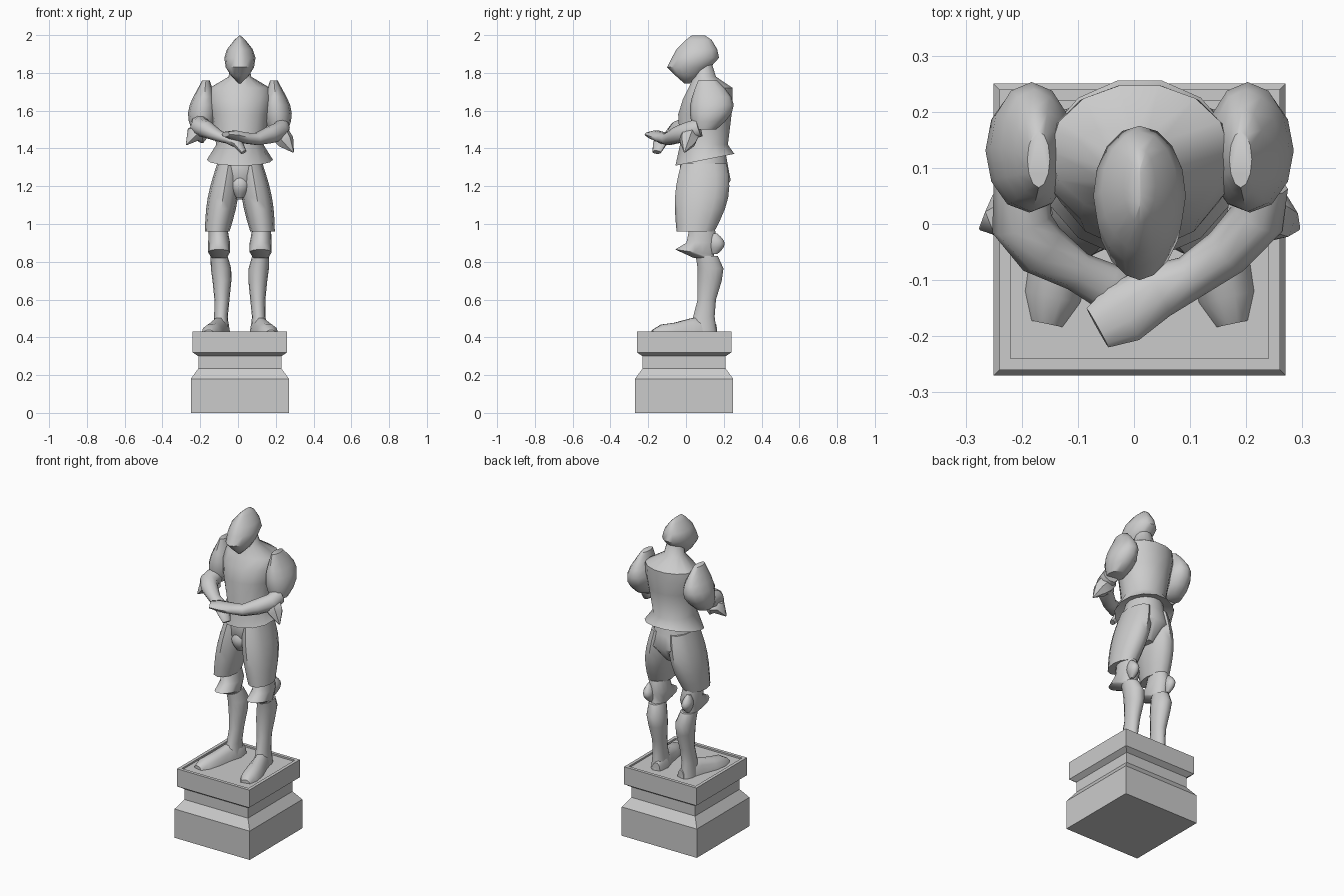
import bpy, bmesh
from math import cos, sin, pi, radians
from mathutils import Vector

if "Cube" in bpy.data.objects:
    bpy.data.objects.remove(bpy.data.objects["Cube"])

stone = bpy.data.materials.new("grey stone")
stone.use_nodes = True
grey = (.6, .6, .6, 1)
stone.diffuse_color = grey
stone.node_tree.nodes["Principled BSDF"].inputs["Base Color"].default_value = grey
MIDDLE = .01  # centre plane of the figure
GROUND = .42  # top of the pedestal


def skin(name, rings, angle=50):
    """Join closed rings of points into a capped surface."""
    bm = bmesh.new()
    loops = [[bm.verts.new(point) for point in ring] for ring in rings]
    count = len(loops[0])
    for lower, upper in zip(loops, loops[1:]):
        for i in range(count):
            j = (i + 1) % count
            bm.faces.new((lower[i], lower[j], upper[j], upper[i]))
    bm.faces.new(loops[0])
    bm.faces.new(loops[-1])
    bmesh.ops.recalc_face_normals(bm, faces=bm.faces)
    mesh = bpy.data.meshes.new(name)
    bm.to_mesh(mesh)
    bm.free()
    mesh.materials.append(stone)
    part = bpy.data.objects.new(name, mesh)
    bpy.context.collection.objects.link(part)
    bpy.ops.object.select_all(action="DESELECT")
    part.select_set(True)
    bpy.context.view_layer.objects.active = part
    bpy.ops.object.shade_smooth_by_angle(angle=radians(angle))


def circle(count):
    return [(cos(2 * pi * i / count), sin(2 * pi * i / count)) for i in range(count)]


def stack(name, rows, side=1, count=14):
    """Loft of level rings: x, y, z, half width, half depth, slope to the back."""
    rings = []
    for x, y, z, wide, deep, *slope in rows:
        rise = slope[0] if slope else 0
        rings.append([(MIDDLE + side * x + wide * c, y + deep * s, z + rise * deep * s)
                      for c, s in circle(count)])
    skin(name, rings)


def limb(name, start, end, swell, bow=0, side=1, steps=6):
    """Stack between two rings that swells, and bows backwards, in the middle."""
    rows = []
    for k in range(steps + 1):
        t = k / steps
        x, y, z, wide, deep = Vector(start).lerp(Vector(end), t)
        arch = sin(pi * t)
        scale = 1 + swell * arch
        rows.append((x, y + bow * arch, z, wide * scale, deep * scale))
    stack(name, rows, side, count=12)


def tube(name, rows, side=1, count=10, floor=0):
    """Loft along a path of x, y, z, half width, half height."""
    path = [Vector((MIDDLE + side * x, y, z)) for x, y, z, *size in rows]
    rings = []
    for k, centre in enumerate(path):
        along = path[min(k + 1, len(path) - 1)] - path[max(k - 1, 0)]
        across = along.cross(Vector((0, 0, 1))).normalized()
        up = across.cross(along).normalized()
        wide, high = rows[k][3:]
        ring = [centre + across * wide * c + up * high * s for c, s in circle(count)]
        for point in ring:
            point.z = max(point.z, floor)
        rings.append(ring)
    skin(name, rings)


# Pedestal: square moulding with a recessed top panel
profile = [(.26, 0), (.26, .18), (.22, .235), (.22, .3), (.25, .32),
           (.25, .43), (.23, .43), (.23, GROUND)]
corners = [(-1, -1), (1, -1), (1, 1), (-1, 1)]
skin("pedestal", [[(MIDDLE + half * a, half * b - .01, z) for a, b in corners]
                  for half, z in profile], angle=10)

# Helmet: almond rings with a ridge down the front, given by height, front, back
helmet = []
for z, front, back in [(1.745, -.01, .02), (1.785, -.055, .08), (1.83, -.1, .13),
                       (1.88, -.075, .175), (1.925, -.05, .165),
                       (1.975, 0, .135), (1.998, .03, .1)]:
    width = .083 * (1 - ((z - 1.87) / .13) ** 2)
    centre, reach = (front + back) / 2, (back - front) / 2
    ring = []
    for c, s in circle(16):
        pinch = abs(c) ** .3 if s < 0 else 1
        ring.append((MIDDLE + width * c * (1 if s >= 0 else .4 + .6 * pinch),
                     centre + reach * s, z))
    helmet.append(ring)
skin("helmet", helmet)

# Tunic: flared hem, waist, chest, shoulders and neck
stack("tunic", [(0, .1, 1.38, .11, .11), (0, .1, 1.34, .175, .16, .2),
                (0, .095, 1.42, .125, .13), (0, .1, 1.58, .155, .145),
                (0, .115, 1.66, .17, .135), (0, .13, 1.72, .16, .12),
                (0, .1, 1.78, .06, .06), (0, .09, 1.86, .045, .045)])

# Seat and front pouch of the breeches
stack("seat", [(0, .1, 1.39, .1, .11), (0, .095, 1.31, .12, .13),
               (0, .105, 1.23, .14, .135), (0, .1, 1.13, .04, .06)])
limb("breeches_pouch", (0, 0, 1.25, .03, .025), (0, .01, 1.14, .02, .02), swell=1)

for label, side, tip in (("left", 1, 1.38), ("right", -1, 1.42)):
    # Full breeches, flared knee guard, and the wing behind the knee
    limb(label + "_breeches", (.06, .095, 1.32, .06, .12), (.12, .05, .96, .065, .1),
         swell=.28, bow=.01, side=side)
    stack(label + "_knee_guard", [
        (.115, .085, .97, .05, .07), (.11, .085, .9, .058, .085),
        (.11, .045, .85, .058, .105, -.15), (.11, .1, .82, .04, .06)], side)
    limb(label + "_knee_wing", (.13, .15, .84, .01, .015), (.135, .15, .95, .01, .015),
         swell=2, bow=.01, side=side)

    # Shin with a calf, and a foot turned outwards
    stack(label + "_shin", [
        (.11, .11, .83, .045, .06), (.1, .13, .765, .054, .07),
        (.095, .125, .7, .05, .066), (.095, .11, .6, .04, .05),
        (.1, .095, .51, .036, .058), (.1, .09, GROUND, .044, .075)], side)
    tube(label + "_foot", [
        (.085, .16, GROUND, .025, .05), (.095, .1, GROUND, .045, .09),
        (.115, .03, GROUND, .045, .085), (.14, -.06, GROUND, .055, .06),
        (.155, -.13, GROUND, .05, .05), (.165, -.178, GROUND, .028, .02)],
        side, floor=GROUND)

    # Puffed sleeve and sharp elbow guard
    limb(label + "_sleeve", (.205, .1, 1.5, .05, .06), (.18, .115, 1.76, .02, .05),
         swell=1.1, bow=.03, side=side)
    tube(label + "_elbow_guard", [
        (.17, .03, 1.5, .03, .03), (.215, .02, 1.475, .055, .055),
        (.245, .01, tip + .055, .045, .045), (.283, -.008, tip, .004, .004)],
        side, count=6)

# Crossed forearms and hands
tube("right_forearm", [
    (.21, .07, 1.53, .05, .05), (.21, 0, 1.515, .055, .05),
    (.175, -.045, 1.5, .05, .045), (.11, -.085, 1.465, .036, .03),
    (.06, -.11, 1.45, .042, .026), (.01, -.14, 1.425, .04, .025),
    (-.02, -.155, 1.38, .025, .015)], side=-1)
tube("left_forearm", [
    (.22, .07, 1.51, .045, .05), (.21, .01, 1.49, .05, .05),
    (.155, -.05, 1.47, .045, .045), (.09, -.095, 1.45, .04, .034),
    (.03, -.12, 1.455, .05, .03), (-.03, -.16, 1.47, .055, .026),
    (-.075, -.185, 1.475, .04, .014)])
